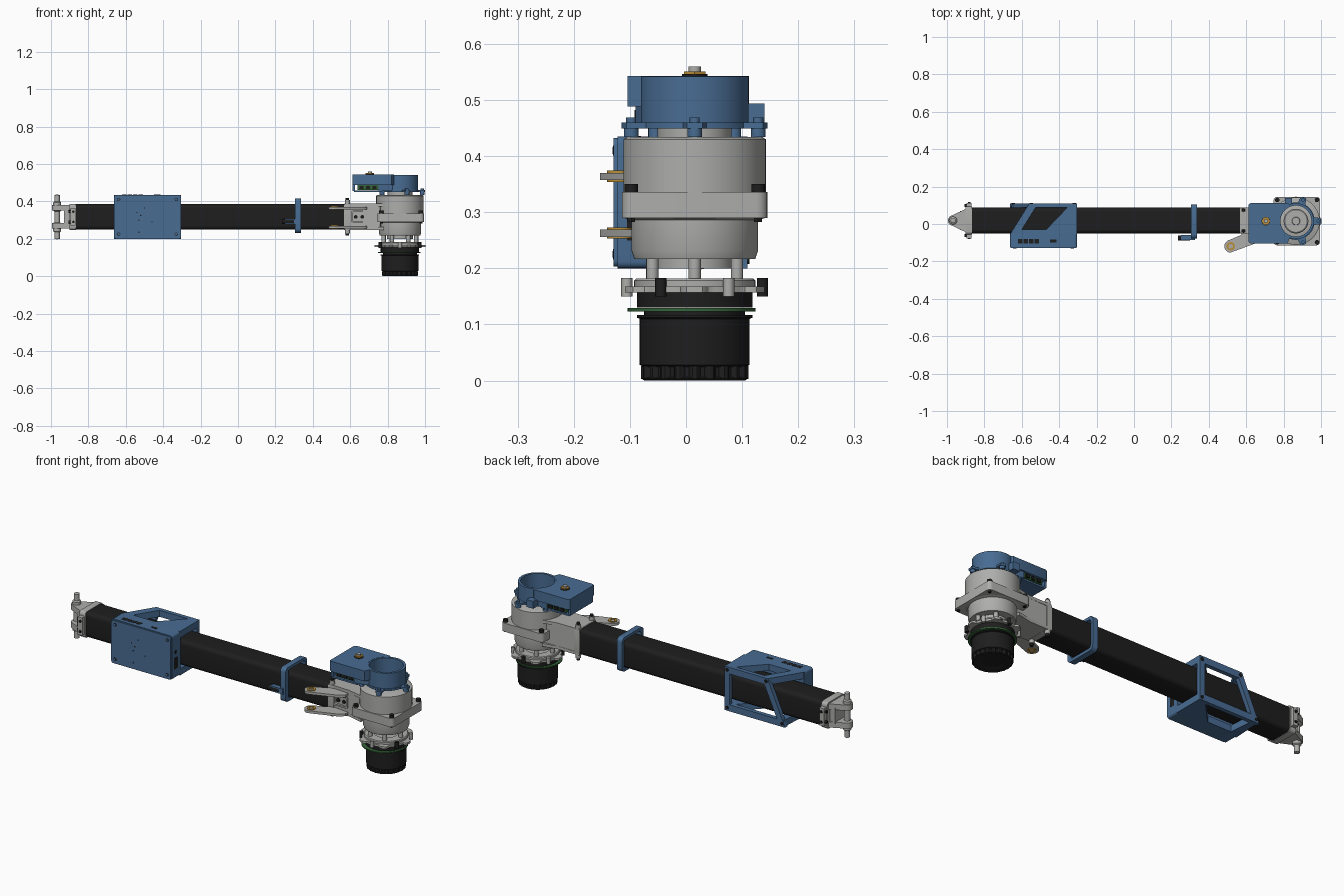
import bpy, bmesh, math
from math import sin, cos, pi, radians
from mathutils import Vector


def mat(name, r, g, b):
    m = bpy.data.materials.new(name)
    m.diffuse_color = (r, g, b, 1)
    return m


BLACK = mat("black", 0.013, 0.013, 0.013)
GREY = mat("light grey", 0.42, 0.42, 0.41)
BLUE = mat("steel blue", 0.065, 0.15, 0.29)
GOLD = mat("gold", 0.5, 0.27, 0.035)
GREEN = mat("board green", 0.035, 0.13, 0.04)

CX, CY = 0.866, 0.0155      # motor axis
TY, TZ = 0.0185, 0.317      # tube centre line


def finish(name, bm, m):
    bmesh.ops.recalc_face_normals(bm, faces=bm.faces)
    me = bpy.data.meshes.new(name)
    bm.to_mesh(me)
    bm.free()
    me.materials.append(m)
    ob = bpy.data.objects.new(name, me)
    bpy.context.collection.objects.link(ob)
    return ob


def prism(name, pts, a, b, m, axis='z', hole=None):
    """Extrude a 2D outline from a to b along an axis; hole has as many points as the outline."""
    put = {'x': lambda p, t: (t, p[0], p[1]),
           'y': lambda p, t: (p[0], t, p[1]),
           'z': lambda p, t: (p[0], p[1], t)}[axis]
    bm = bmesh.new()
    loops = [[[bm.verts.new(put(p, t)) for p in ring] for t in (a, b)]
             for ring in ([pts, hole] if hole else [pts])]
    n = len(pts)
    for lo, hi in loops:
        for i in range(n):
            j = (i + 1) % n
            bm.faces.new((lo[i], lo[j], hi[j], hi[i]))
    for k in (0, 1):
        if hole:
            o, h = loops[0][k], loops[1][k]
            for i in range(n):
                j = (i + 1) % n
                bm.faces.new((o[i], o[j], h[j], h[i]))
        else:
            bm.faces.new(loops[0][k])
    return finish(name, bm, m)


def rrect(x0, x1, y0, y1, r=0.01, seg=4):
    pts = []
    for k, (cx, cy) in enumerate([(x1 - r, y1 - r), (x0 + r, y1 - r), (x0 + r, y0 + r), (x1 - r, y0 + r)]):
        for s in range(seg + 1):
            a = pi / 2 * (k + s / seg)
            pts.append((cx + r * cos(a), cy + r * sin(a)))
    return pts


def circle(cx, cy, r, n=24):
    return [(cx + r * cos(2 * pi * i / n), cy + r * sin(2 * pi * i / n)) for i in range(n)]


def cyl(name, cx, cy, r, a, b, m, axis='z', n=24):
    return prism(name, circle(cx, cy, r, n), a, b, m, axis)


def box(name, x0, x1, y0, y1, z0, z1, m):
    return prism(name, [(x0, y0), (x1, y0), (x1, y1), (x0, y1)], z0, z1, m)


def lathe(name, prof, m, n=64, cx=CX, cy=CY):
    bm = bmesh.new()
    vs = [bm.verts.new((cx + r, cy, z)) for r, z in prof]
    es = [bm.edges.new(e) for e in zip(vs, vs[1:])]
    bmesh.ops.spin(bm, geom=vs + es, cent=(cx, cy, 0), axis=(0, 0, 1), angle=2 * pi, steps=n)
    bmesh.ops.remove_doubles(bm, verts=bm.verts, dist=1e-5)
    return finish(name, bm, m)


def lobed(r, extra, lobes, width, n=120):
    """Round outline with evenly spaced tabs."""
    pts = []
    for i in range(n):
        a = 2 * pi * i / n
        d = abs((a * lobes / (2 * pi) + 0.5) % 1 - 0.5) * 2 * pi / lobes
        rr = r + extra * max(0, min(1, (width - d) / (width * 0.4)))
        pts.append((CX + rr * cos(a), CY + rr * sin(a)))
    return pts


# main tube
prism("arm_tube", rrect(TY - 0.0685, TY + 0.0685, TZ - 0.0685, TZ + 0.0685, 0.022, 6), -0.87, 0.575, BLACK, 'x')

# left pivot bracket: base, two prongs, pin
prism("pivot_base", rrect(TY - 0.074, TY + 0.074, 0.247, 0.387, 0.015), -0.9, -0.865, GREY, 'x')
box("pivot_core", -0.93, -0.89, TY - 0.05, TY + 0.05, 0.275, 0.36, GREY)
nose = [(-0.967 + 0.028 * cos(a), TY + 0.028 * sin(a)) for a in [radians(100 + 20 * i) for i in range(9)]]
for z0, z1 in ((0.35, 0.38), (0.254, 0.284)):
    prism("pivot_prong", [(-0.88, TY + 0.07), (-0.915, TY + 0.055)] + nose
          + [(-0.915, TY - 0.055), (-0.88, TY - 0.07)], z0, z1, GREY)
lathe("pivot_pin", [(0, 0.197), (0.014, 0.199), (0.014, 0.235), (0.021, 0.24), (0.021, 0.284), (0.015, 0.288),
                    (0.015, 0.346), (0.021, 0.35), (0.021, 0.395), (0.014, 0.4), (0.014, 0.434), (0, 0.437)],
      GREY, 24, -0.967, TY)
for s in (-1, 1):
    box("pivot_ear", -0.895, -0.868, TY + s * 0.083 - 0.012, TY + s * 0.083 + 0.012, 0.27, 0.365, GREY)
    for z in (0.29, 0.345):
        cyl("pivot_screw", TY + s * 0.08, z, 0.008, -0.905, -0.894, BLACK, 'x', 12)
        cyl("pivot_side_screw", -0.88, z, 0.007, TY + s * 0.094, TY + s * 0.1, BLACK, 'y', 12)

# electronics box on the front of the tube
X0, X1 = -0.663, -0.305
prism("electronics_box", rrect(X0, X1, 0.2, 0.435, 0.012), -0.122, -0.05, BLUE, 'y')
prism("electronics_cover", rrect(X0 + 0.003, X1 - 0.003, 0.203, 0.432, 0.012), -0.129, -0.122, BLUE, 'y')
for x in (X0 + 0.025, X1 - 0.025):
    for z in (0.225, 0.41):
        cyl("cover_screw", x, z, 0.009, -0.1305, -0.128, BLACK, 'y', 12)
        cyl("cover_screw_head", x, z, 0.006, -0.131, -0.129, BLUE, 'y', 12)
for x, z in ((-0.53, 0.3), (-0.54, 0.34), (-0.5, 0.365), (-0.53, 0.235), (-0.46, 0.29), (-0.52, 0.325)):
    cyl("cover_hole", x, z, 0.004, -0.1295, -0.128, BLACK, 'y', 8)
for i in range(4):
    box("top_port", -0.62 + i * 0.029, -0.596 + i * 0.029, -0.103, -0.08, 0.43, 0.436, BLACK)
box("top_port_small", -0.45, -0.415, -0.098, -0.084, 0.43, 0.436, BLACK)
box("side_port", X1 - 0.005, X1 + 0.001, -0.105, -0.075, 0.25, 0.31, BLACK)
cyl("side_socket", -0.09, 0.34, 0.01, X1 - 0.005, X1 + 0.001, BLACK, 'x', 12)

# saddle frame carrying the box around the tube
outer = [(X0, -0.055), (-0.56, 0.11), (X1, 0.11), (X1, -0.055)]
inner = [(-0.6, -0.03), (-0.525, 0.09), (-0.355, 0.09), (-0.47, -0.03)]
prism("saddle_top", outer, 0.4, 0.435, BLUE, hole=inner)
prism("saddle_bottom", [(X0, -0.055), (X0 + 0.01, 0.11)] + outer[2:], 0.2, 0.235, BLUE,
      hole=[(-0.61, -0.03), (-0.62, 0.09), (-0.355, 0.09), (-0.47, -0.03)])
prism("saddle_back", [(X0, 0.2), (X1, 0.2), (X1, 0.435), (-0.56, 0.435)], 0.088, 0.11, BLUE, 'y',
      hole=[(-0.615, 0.235), (-0.335, 0.235), (-0.335, 0.4), (-0.54, 0.4)])
for x, z in ((-0.645, 0.217), (-0.32, 0.217), (-0.32, 0.418), (-0.55, 0.418)):
    cyl("saddle_screw", x, z, 0.009, 0.105, 0.113, BLACK, 'y', 12)

# cable strap with hook
prism("cable_strap", rrect(-0.078, 0.104, 0.232, 0.415, 0.022), 0.305, 0.336, BLUE, 'x',
      hole=rrect(-0.055, 0.09, 0.247, 0.4, 0.016))
box("strap_foot", 0.25, 0.325, -0.086, -0.06, 0.278, 0.306, BLUE)
cyl("strap_plug", -0.075, 0.292, 0.014, 0.235, 0.3, BLACK, 'x', 16)

# right bracket joining tube and motor
prism("motor_bracket_flange", rrect(TY - 0.07, TY + 0.07, 0.247, 0.387, 0.012), 0.568, 0.6, GREY, 'x')
prism("motor_bracket", [(0.59, -0.045), (0.76, -0.06), (0.79, 0.09), (0.59, 0.085)], 0.262, 0.374, GREY)
for z0, z1 in ((0.248, 0.264), (0.372, 0.388)):
    prism("bracket_plate", [(0.57, -0.05), (0.7, -0.055), (0.78, -0.075), (0.78, 0.105), (0.7, 0.088), (0.57, 0.088)],
          z0, z1, GREY)
prism("bracket_window", rrect(0.605, 0.69, 0.288, 0.35, 0.008), -0.06, -0.045, GREY, 'y',
      hole=rrect(0.613, 0.682, 0.296, 0.342, 0.005))
for x in (0.63, 0.665):
    cyl("bracket_screw", x, 0.317, 0.01, -0.056, -0.04, BLACK, 'y', 12)
for y in (TY - 0.057, TY + 0.057):
    cyl("bracket_post", 0.585, y, 0.013, 0.229, 0.407, GREY, n=16)
    cyl("bracket_post_bolt", 0.585, y, 0.009, 0.217, 0.417, BLACK, n=12)

# two link lugs with gold bushings
ex, ey = 0.517, -0.119
tip = [(ex + 0.034 * cos(a), ey + 0.034 * sin(a)) for a in [radians(105 + 18 * i) for i in range(10)]]
for z0, z1 in ((0.357, 0.37), (0.256, 0.269)):
    prism("link_lug", [(0.69, -0.045), (0.58, -0.045), (0.57, -0.06)] + tip + [(0.66, -0.1), (0.69, -0.075)],
          z0, z1, GREY)
    prism("lug_bushing", circle(ex, ey, 0.022), z0 - 0.003, z1 + 0.004, GOLD, hole=circle(ex, ey, 0.012))

# motor body
lathe("motor_body", [(0, 0.434), (0.12, 0.434), (0.127, 0.43), (0.127, 0.29), (0.113, 0.286), (0.113, 0.232),
                     (0.108, 0.217), (0.07, 0.217), (0.07, 0.2), (0, 0.2)], GREY)
prism("motor_square_flange", rrect(CX - 0.12, CX + 0.129, CY - 0.13, CY + 0.13, 0.02), 0.29, 0.336, GREY)
for sx in (-0.1, 0.112):
    for sy in (-0.113, 0.113):
        cyl("flange_bolt", CX + sx, CY + sy, 0.012, 0.336, 0.35, BLACK, n=12)
        cyl("flange_nut", CX + sx, CY + sy, 0.008, 0.283, 0.29, BLACK, n=6)
for i in range(6):
    a = radians(60 * i)
    cyl("standoff", CX + 0.087 * cos(a + 0.01), CY + 0.087 * sin(a), 0.011, 0.18, 0.22, GREY, n=16)
lathe("lower_ring", [(0.06, 0.182), (0.104, 0.182), (0.108, 0.178), (0.108, 0.165), (0.06, 0.165), (0.06, 0.182)], GREY)
prism("lower_flange", lobed(0.118, 0.018, 6, 0.22), 0.157, 0.168, GREY)
for i in range(6):
    a = radians(60 * i + 30)
    cyl("lower_bolt", CX + 0.121 * cos(a), CY + 0.121 * sin(a), 0.01, 0.15, 0.183, BLACK if i % 2 else GREY, n=12)

# sensor head under the motor
lathe("sensor_collar", [(0, 0.158), (0.103, 0.158), (0.103, 0.13), (0, 0.13)], BLACK)
prism("sensor_board", circle(CX - 0.004, CY - 0.006, 0.114, 48), 0.123, 0.129, GREEN)
lathe("sensor_body", [(0, 0.123), (0.09, 0.123), (0.09, 0.117), (0.103, 0.117), (0.103, 0.112), (0.098, 0.11),
                      (0.098, 0.028), (0.09, 0.024), (0, 0.024)], BLACK)
prism("sensor_vanes", lobed(0.088, 0.008, 20, 0.11, 160), 0.003, 0.026, BLACK)
lathe("sensor_rim", [(0.05, 0.003), (0.055, 0), (0.09, 0), (0.095, 0.004), (0.09, 0.006)], BLACK)

# top cover: tabbed plate, ring wall, connector box
lathe("motor_cap", [(0, 0.466), (0.02, 0.466), (0.022, 0.46), (0.06, 0.46), (0.066, 0.455), (0.066, 0.43)], GREY)
ring_in = circle(CX, CY, 0.083, 120)
prism("cover_plate", lobed(0.1, 0.033, 5, 0.2), 0.449, 0.46, BLUE, hole=ring_in)
prism("cover_ring", circle(CX, CY, 0.096, 120), 0.452, 0.542, BLUE, hole=ring_in)
for i in range(5):
    a = 2 * pi * i / 5
    x, y = CX + 0.119 * cos(a), CY + 0.119 * sin(a)
    cyl("cover_post", x, y, 0.013, 0.434, 0.452, BLUE, n=16)
    cyl("cover_bolt", x, y, 0.009, 0.458, 0.469, BLUE, n=12)
box("cover_side_box", CX - 0.06, CX - 0.02, 0.1, 0.14, 0.455, 0.494, BLUE)
arc = [(CX + 0.09 * cos(radians(a)), CY + 0.09 * sin(radians(a))) for a in range(110, 251, 10)]
prism("connector_lid", [(0.613, 0.105), (0.625, 0.112), (0.82, 0.112)] + arc
      + [(0.82, -0.104), (0.625, -0.104), (0.613, -0.097)], 0.488, 0.543, BLUE)
prism("connector_skirt", [(0.75, 0.105)] + arc + [(0.75, -0.09)], 0.455, 0.49, BLUE)
box("connector_back_wall", 0.613, 0.625, -0.09, 0.1, 0.455, 0.49, BLUE)
box("connector_floor", 0.62, 0.77, -0.09, 0.1, 0.449, 0.458, BLUE)
box("connector_board", 0.64, 0.755, -0.085, 0.1, 0.462, 0.487, GREEN)
for i in range(3):
    for y in (-0.092, 0.1):
        box("connector_plug", 0.65 + i * 0.034, 0.672 + i * 0.034, y, y + 0.008, 0.466, 0.482, BLACK)

# antenna socket
cyl("socket_washer", 0.705, CY, 0.023, 0.543, 0.546, BLACK)
cyl("socket_nut", 0.705, CY, 0.022, 0.546, 0.551, GOLD, n=6)
cyl("socket_stem", 0.705, CY, 0.011, 0.543, 0.56, GREY, n=16)

# smooth curved surfaces, keep hard edges
for o in bpy.data.objects:
    o.select_set(True)
bpy.context.view_layer.objects.active = bpy.data.objects["arm_tube"]
bpy.ops.object.shade_smooth_by_angle(angle=radians(32))
